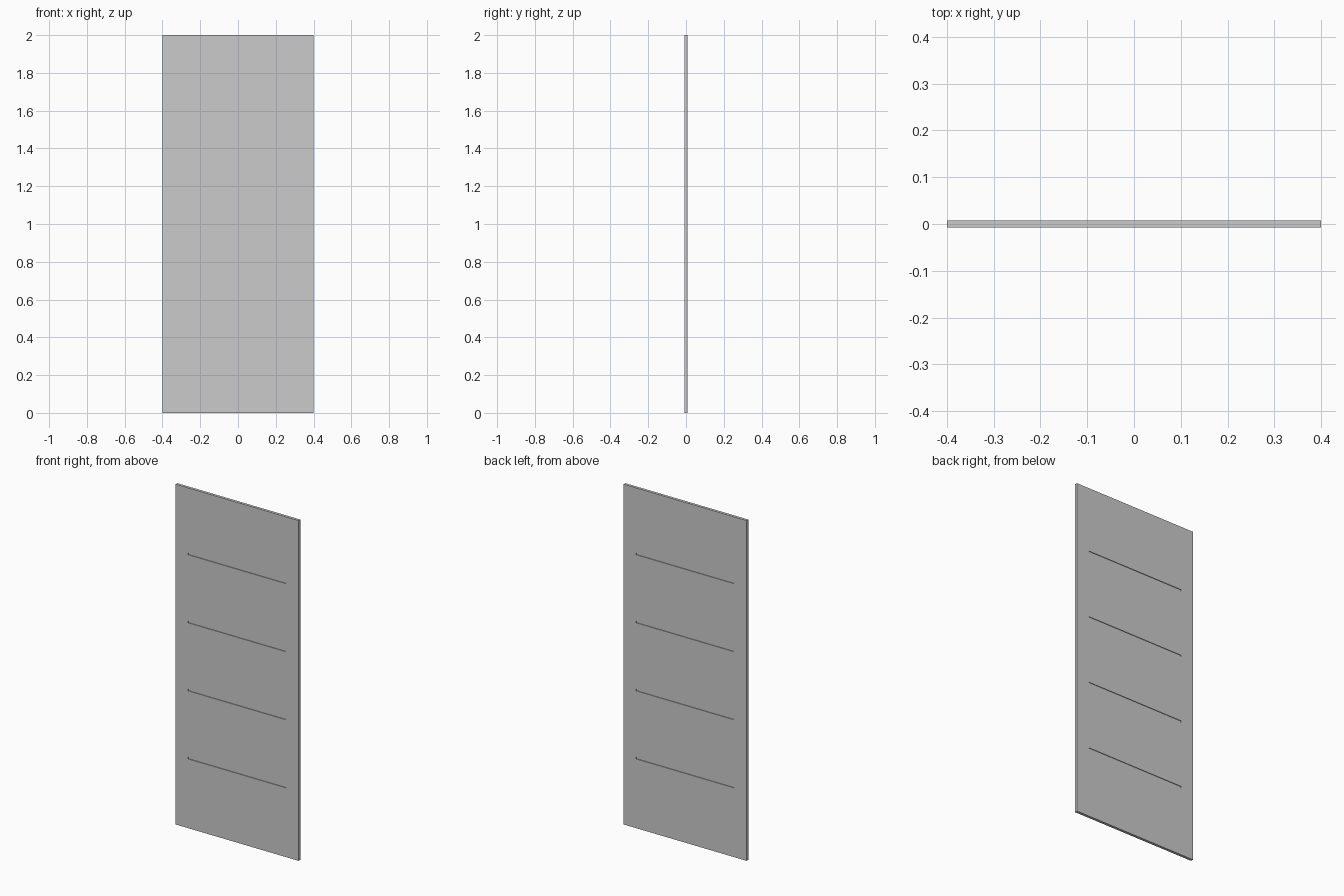
import bpy

if "Cube" in bpy.data.objects:
    bpy.data.objects.remove(bpy.data.objects["Cube"])

W, H, T = 0.8, 2.0, 0.016          # panel size
GW, GH, GD = 0.636, 0.01, 0.004    # groove length, height, depth


def box(name, size, loc):
    bpy.ops.mesh.primitive_cube_add(size=1, location=loc)
    ob = bpy.context.object
    ob.name = name
    ob.scale = size
    bpy.ops.object.transform_apply(location=False, rotation=False, scale=True)
    return ob


# Flat door slab
door = box("door_panel", (W, T, H), (0, 0, H / 2))

# Four horizontal grooves cut into both faces
cutters = []
for i in range(4):
    for side in (-1, 1):
        cutters.append(box("groove_cutter", (GW, GD * 2, GH),
                           (0, side * T / 2, 0.412 + 0.4 * i)))
bpy.ops.object.select_all(action='DESELECT')
for c in cutters:
    c.select_set(True)
bpy.context.view_layer.objects.active = cutters[0]
bpy.ops.object.join()
cutter = bpy.context.object

mod = door.modifiers.new("grooves", 'BOOLEAN')
mod.operation = 'DIFFERENCE'
mod.solver = 'EXACT'
mod.object = cutter
bpy.context.view_layer.objects.active = door
bpy.ops.object.modifier_apply(modifier=mod.name)
bpy.data.objects.remove(cutter, do_unlink=True)
